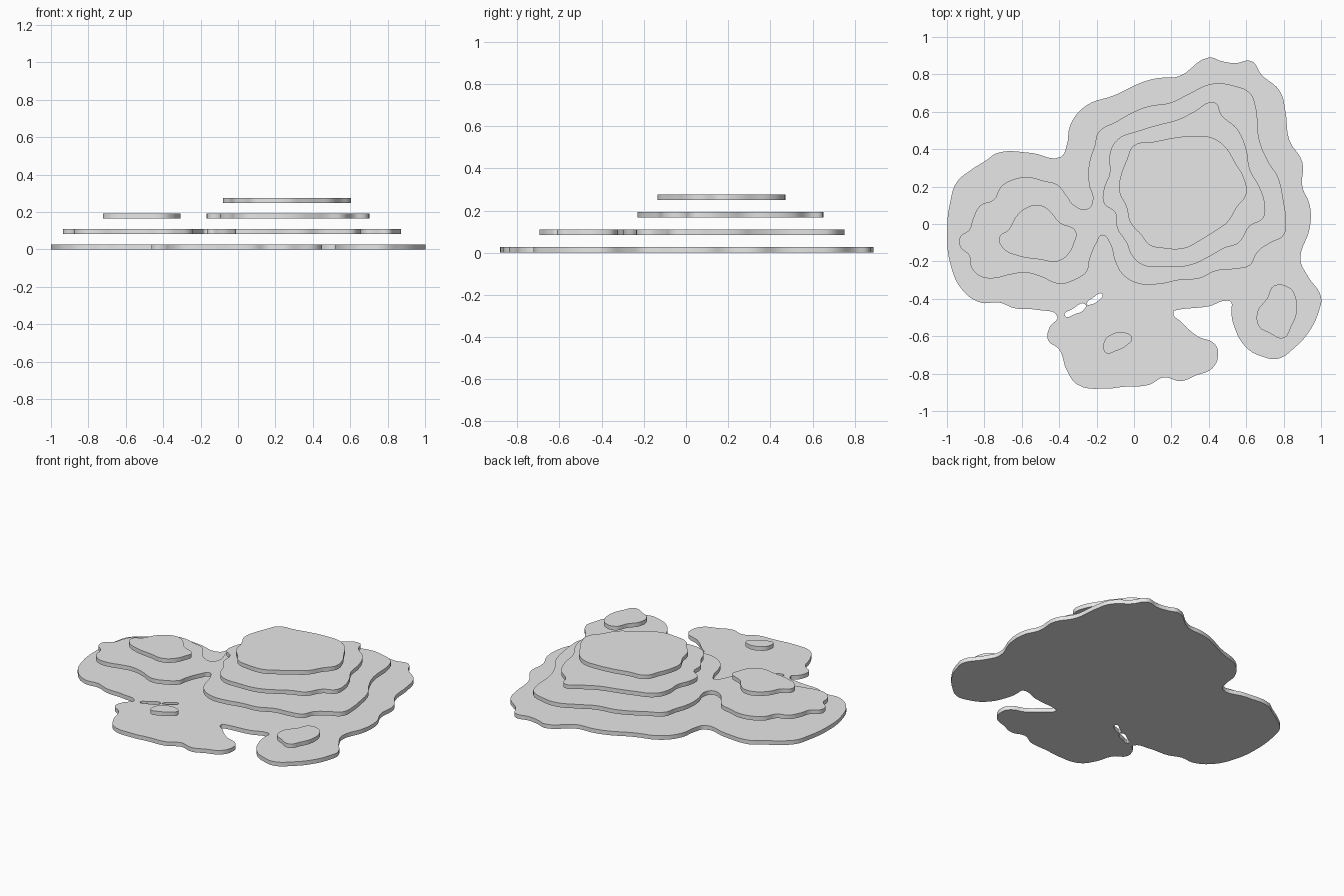
import bpy
import bmesh

# Remove the default cube
default_cube = bpy.data.objects.get("Cube")
if default_cube:
    bpy.data.objects.remove(default_cube, do_unlink=True)

LEVEL_STEP = 0.083
THICKNESS = 0.027

# Single plain grey for all slabs
grey = bpy.data.materials.new("plain_grey")
grey.use_nodes = True
grey_value = (0.8, 0.8, 0.8, 1)
grey.diffuse_color = grey_value
for node in grey.node_tree.nodes:
    if node.type == 'BSDF_PRINCIPLED':
        node.inputs["Base Color"].default_value = grey_value


def add_loop(curve, outline):
    """Add one smooth closed loop through points given in hundredths."""
    spline = curve.splines.new('BEZIER')
    spline.bezier_points.add(len(outline) - 1)
    spline.use_cyclic_u = True
    for knot, (x, y) in zip(spline.bezier_points, outline):
        knot.co = (x / 100, y / 100, 0)
        knot.handle_left_type = 'AUTO'
        knot.handle_right_type = 'AUTO'


def contour_slab(name, level, outline, holes=()):
    """Make a flat plate at a contour level, with optional holes."""
    curve = bpy.data.curves.new(name, 'CURVE')
    curve.dimensions = '2D'
    curve.fill_mode = 'BOTH'
    curve.resolution_u = 5
    curve.extrude = THICKNESS / 2
    for loop in (outline, *holes):
        add_loop(curve, loop)
    slab = bpy.data.objects.new(name, curve)
    slab.location.z = level * LEVEL_STEP + THICKNESS / 2
    bpy.context.collection.objects.link(slab)

    # Turn the curve into a welded mesh
    bpy.ops.object.select_all(action='DESELECT')
    slab.select_set(True)
    bpy.context.view_layer.objects.active = slab
    bpy.context.view_layer.update()
    bpy.ops.object.convert(target='MESH')
    slab = bpy.context.view_layer.objects.active
    mesh = slab.data
    bm = bmesh.new()
    bm.from_mesh(mesh)
    bmesh.ops.remove_doubles(bm, verts=bm.verts, dist=0.00001)
    bmesh.ops.recalc_face_normals(bm, faces=bm.faces)
    bm.to_mesh(mesh)
    bm.free()
    mesh.materials.clear()
    mesh.materials.append(grey)
    bpy.ops.object.shade_smooth_by_angle()
    return slab


# Base shoreline, clockwise from the back
shoreline = [
    (40, 89), (47, 87), (54, 86), (63, 87), (68, 80), (78, 71), (81, 60),
    (83, 45), (90, 33), (90, 20), (94, 10), (94, -2), (89, -19), (93, -28),
    (100, -39), (99, -46), (94, -57), (86, -66), (77, -72), (69, -71),
    (60, -66), (53, -53), (52, -46), (52, -42), (50, -41), (40, -44),
    (23, -46), (21, -47), (26, -53), (34, -60), (43, -64), (45, -69),
    (42, -77), (33, -81), (25, -84), (16, -82), (8, -86), (-5, -87),
    (-15, -88), (-30, -86), (-36, -78), (-40, -67), (-46, -62), (-45, -55),
    (-41, -49.5), (-51, -46), (-64, -45), (-72, -42), (-82, -42), (-92, -35),
    (-98, -22), (-100, -5), (-98, 13), (-95, 22), (-87, 29), (-79, 34),
    (-73, 38), (-55, 38), (-39, 36), (-36, 42), (-34, 53), (-26, 63),
    (-10, 69), (5, 76), (13, 78), (24, 79)]
west_pond = [(-37, -49), (-33, -45.5), (-26, -43), (-27, -46), (-31, -48)]
east_pond = [(-25, -43), (-22, -39.5), (-17, -37.5), (-19, -41), (-23, -43)]
contour_slab("base_slab", 0, shoreline, (west_pond, east_pond))

# Second level: joined double hill and two small mounds
double_hill = [
    (42, 75), (53, 74), (62, 70), (65, 63), (67, 45), (72, 33), (77, 25),
    (80, 12), (81, 5), (80, -6), (73, -10), (66, -15), (62, -22), (54, -24),
    (44, -25), (35, -29), (24, -30), (14, -32), (3, -32), (-6, -27),
    (-10, -20), (-13, -10), (-17, -6), (-20, -10), (-24, -20), (-25, -25),
    (-32, -30), (-40, -32), (-50, -28), (-58, -26), (-66, -27), (-75, -29),
    (-82, -28), (-87, -23), (-88, -17), (-93, -12), (-93, -7), (-88, -3),
    (-86, 3), (-82, 10), (-75, 13), (-71, 20), (-64, 24), (-56, 25),
    (-48, 23), (-41, 21), (-36, 15), (-32, 10), (-25, 8), (-22, 13),
    (-24, 21), (-24, 32), (-21, 42), (-19, 49), (-9, 55), (0, 60), (8, 63),
    (20, 65), (30, 70)]
contour_slab("double_hill_slab", 1, double_hill)

left_mound = [
    (75, -33), (83, -34), (86, -38), (87, -47), (84, -55), (80, -61),
    (72, -58), (67, -55), (66, -47), (71, -40)]
contour_slab("left_front_mound", 1, left_mound)

front_mound = [
    (-12, -59), (-5, -58), (-1, -61), (-4, -65), (-10, -68), (-15, -69),
    (-16, -63)]
contour_slab("front_mound", 1, front_mound)

# Third level: separate tops of the two hills
main_hill = [
    (43, 65), (47, 58), (55, 51), (60, 40), (62, 29), (67, 20), (70, 10),
    (69, 3), (62, -1), (56, -10), (48, -13), (41, -17), (30, -22),
    (16, -23), (5, -22), (-1, -17), (-4, -10), (-9, -2), (-10, 6),
    (-16, 11), (-16, 19), (-13, 27), (-13, 37), (-9, 45), (3, 50),
    (13, 53), (24, 56), (32, 60)]
contour_slab("main_hill_slab", 2, main_hill)

right_hill = [
    (-50, 10), (-45, 7), (-40, 1), (-31, -4), (-32, -10), (-35, -16),
    (-41, -20), (-50, -19), (-62, -17), (-70, -13), (-72, -7), (-67, -3),
    (-63, 4), (-57, 9)]
contour_slab("right_hill_slab", 2, right_hill)

# Fourth level: summit
summit = [
    (31, 47), (42, 46), (49, 41), (54, 33), (59, 24), (60, 16), (55, 9),
    (50, 1), (43, -4), (35, -9), (27, -13), (16, -13), (8, -11), (4, -6),
    (-2, 1), (-4, 9), (-8, 18), (-7, 26), (-4, 34), (0, 42), (11, 44),
    (21, 46)]
contour_slab("summit_slab", 3, summit)
